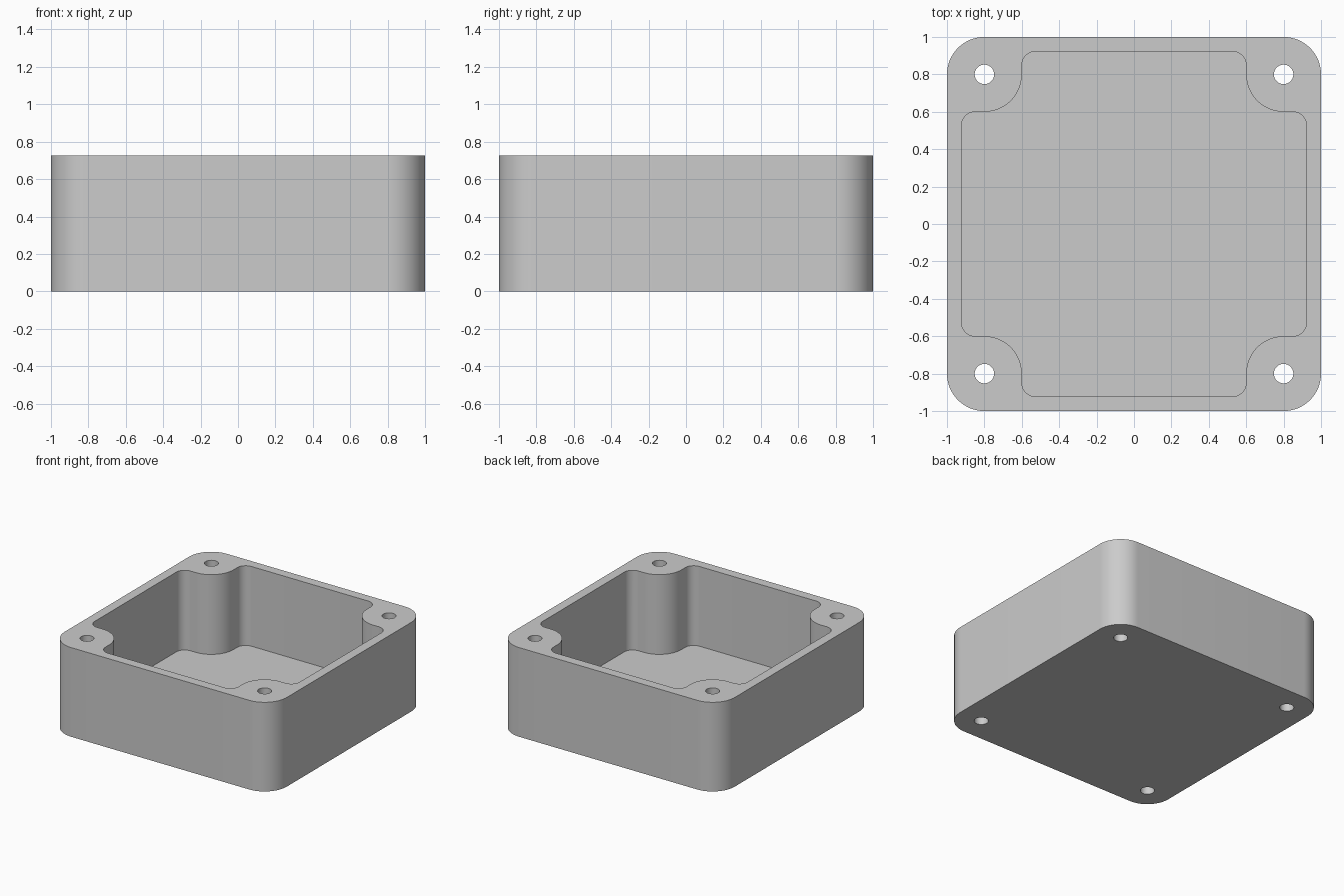
import bpy
import bmesh
from math import cos, sin, radians, pi
from mathutils import Matrix, Vector

HEIGHT = 0.726
WALL = 0.077      # wall and floor thickness
CORNER = 0.2      # outer corner radius, also the boss radius
FILLET = 0.075    # inner corner radius
HOLE = 0.052      # screw hole radius
BOSS = 0.8        # screw position on both axes

cube = bpy.data.objects.get("Cube")
if cube:
    bpy.data.objects.remove(cube, do_unlink=True)

grey = bpy.data.materials.new("light_grey")
grey.use_nodes = True
grey.diffuse_color = (0.6, 0.6, 0.6, 1)
grey.node_tree.nodes["Principled BSDF"].inputs["Base Color"].default_value = (0.6, 0.6, 0.6, 1)


def arc(cx, cy, radius, start, end, steps=16):
    angles = [radians(start + (end - start) * i / steps) for i in range(steps + 1)]
    return [Vector((cx + radius * cos(a), cy + radius * sin(a), 0)) for a in angles]


def four_corners(points):
    """Repeat one corner's outline around the z axis."""
    return [Matrix.Rotation(k * pi / 2, 3, 'Z') @ p for k in range(4) for p in points]


def prism(name, outline, bottom, top):
    bm = bmesh.new()
    face = bm.faces.new([bm.verts.new((p.x, p.y, bottom)) for p in outline])
    result = bmesh.ops.extrude_face_region(bm, geom=[face])
    verts = [v for v in result["geom"] if isinstance(v, bmesh.types.BMVert)]
    bmesh.ops.translate(bm, verts=verts, vec=(0, 0, top - bottom))
    bmesh.ops.recalc_face_normals(bm, faces=bm.faces)
    mesh = bpy.data.meshes.new(name)
    bm.to_mesh(mesh)
    bm.free()
    mesh.materials.append(grey)
    obj = bpy.data.objects.new(name, mesh)
    bpy.context.collection.objects.link(obj)
    return obj


# Rounded square body
body = prism("enclosure_body", four_corners(arc(BOSS, BOSS, CORNER, 0, 90)), 0, HEIGHT)

# Cavity outline that wraps around the round corner bosses
inner = 1 - WALL - FILLET
neck = BOSS - CORNER - FILLET
corner = (arc(inner, neck, FILLET, 0, 90, 10)
          + arc(BOSS, BOSS, CORNER, 270, 180, 24)
          + arc(neck, inner, FILLET, 0, 90, 10))
cutters = [prism("cavity_cutter", four_corners(corner), WALL, HEIGHT + 0.1)]

# Screw holes through the bosses
for x in (-BOSS, BOSS):
    for y in (-BOSS, BOSS):
        circle = arc(x, y, HOLE, 0, 360, 40)[:-1]
        cutters.append(prism("screw_hole_cutter", circle, -0.1, HEIGHT + 0.1))

bpy.ops.object.select_all(action='DESELECT')
body.select_set(True)
bpy.context.view_layer.objects.active = body
for cutter in cutters:
    cutter.hide_render = True
    mod = body.modifiers.new("cut", 'BOOLEAN')
    mod.operation = 'DIFFERENCE'
    mod.solver = 'EXACT'
    mod.object = cutter
    bpy.ops.object.modifier_apply(modifier=mod.name)
    bpy.data.objects.remove(cutter, do_unlink=True)

bpy.ops.object.shade_smooth_by_angle(angle=radians(30))
